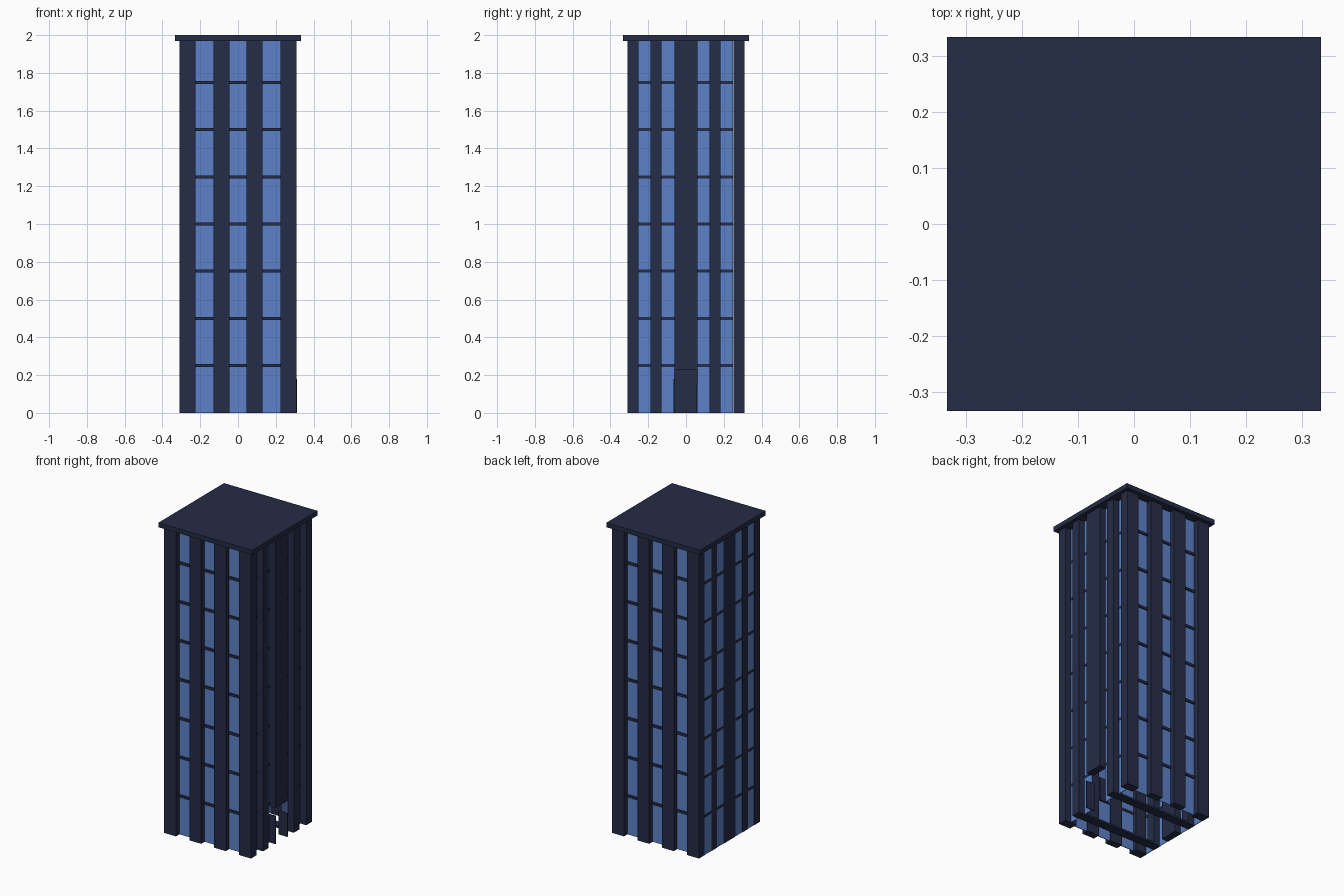
import bpy

if "Cube" in bpy.data.objects:
    bpy.data.objects.remove(bpy.data.objects["Cube"])


def material(name, rgb):
    m = bpy.data.materials.new(name)
    m.diffuse_color = (*rgb, 1)
    m.use_nodes = True
    m.node_tree.nodes["Principled BSDF"].inputs["Base Color"].default_value = m.diffuse_color
    return m


FRAME = material("dark_frame", (0.018, 0.025, 0.061))
GLASS = material("blue_glass", (0.107, 0.223, 0.578))


def box(name, x, y, z, mat=FRAME):
    """Axis-aligned box from (min, max) pairs."""
    (x0, x1), (y0, y1), (z0, z1) = x, y, z
    mesh = bpy.data.meshes.new(name)
    v = [(a, b, c) for a in (x0, x1) for b in (y0, y1) for c in (z0, z1)]
    f = [(0, 1, 3, 2), (4, 6, 7, 5), (0, 4, 5, 1),
         (2, 3, 7, 6), (0, 2, 6, 4), (1, 5, 7, 3)]
    mesh.from_pydata(v, [], f)
    mesh.materials.append(mat)
    ob = bpy.data.objects.new(name, mesh)
    bpy.context.collection.objects.link(ob)
    return ob


W = 0.31             # half width of the tower
H = 1.97             # underside of the roof
FULL = (0, H)
D = W - 0.035        # recessed glass line
LEVELS = [(0.25 * k - 0.008, 0.25 * k + 0.008) for k in range(1, 8)]
FRONT_WINDOWS = [(-0.225, -0.13), (-0.045, 0.045), (0.13, 0.225)]
SIDE_WINDOWS = [(-0.252, -0.188), (-0.13, -0.06), (0.06, 0.125), (0.182, 0.25)]

# Roof slab
box("roof_slab", (-0.333, 0.333), (-0.333, 0.333), (H, 2.0))

# Corner posts
for sx in (-1, 1):
    for sy in (-1, 1):
        box("corner_post", sorted((sx * 0.225, sx * W)),
            sorted((sy * 0.252, sy * W)), FULL)

# Front and back walls: pillars, recessed glass, floor bars
for side, s in (("front", -1), ("back", 1)):
    for p in ((-0.13, -0.045), (0.045, 0.13)):
        box(side + "_pillar", p, sorted((s * 0.265, s * W)), FULL)
    for w in FRONT_WINDOWS:
        box(side + "_glass", w, sorted((s * (D - 0.004), s * D)), FULL, GLASS)
        for z in LEVELS:
            box(side + "_floor_bar", w, sorted((s * (D - 0.008), s * (D + 0.008))), z)

# Side walls: glass is flush on the left and recessed on the right
for side, s, g in (("left", -1, W - 0.002), ("right", 1, W - 0.042)):
    for p in ((-0.188, -0.13), (0.125, 0.182)):
        box(side + "_pillar", sorted((s * 0.262, s * W)), p, FULL)
    # The wide right pillar stops above the entrance
    box(side + "_wide_pillar", sorted((s * 0.262, s * W)), (-0.06, 0.06),
        (0.23 if s > 0 else 0, H))
    for w in SIDE_WINDOWS:
        box(side + "_glass", sorted((s * (g - 0.004), s * g)), w, FULL, GLASS)
        for z in LEVELS:
            box(side + "_floor_bar", sorted((s * (g - 0.008), s * (g + 0.002))), w, z)

# Open entrance door leaves
box("door_leaf", (0.25, 0.312), (-0.065, -0.058), (0, 0.18))
box("door_leaf", (0.25, 0.312), (0.056, 0.062), (0, 0.15))

# Ground beams crossing the open base
for y in ((-0.188, -0.13), (0.125, 0.182)):
    box("ground_beam", (-0.262, 0.262), y, (0, 0.012))
